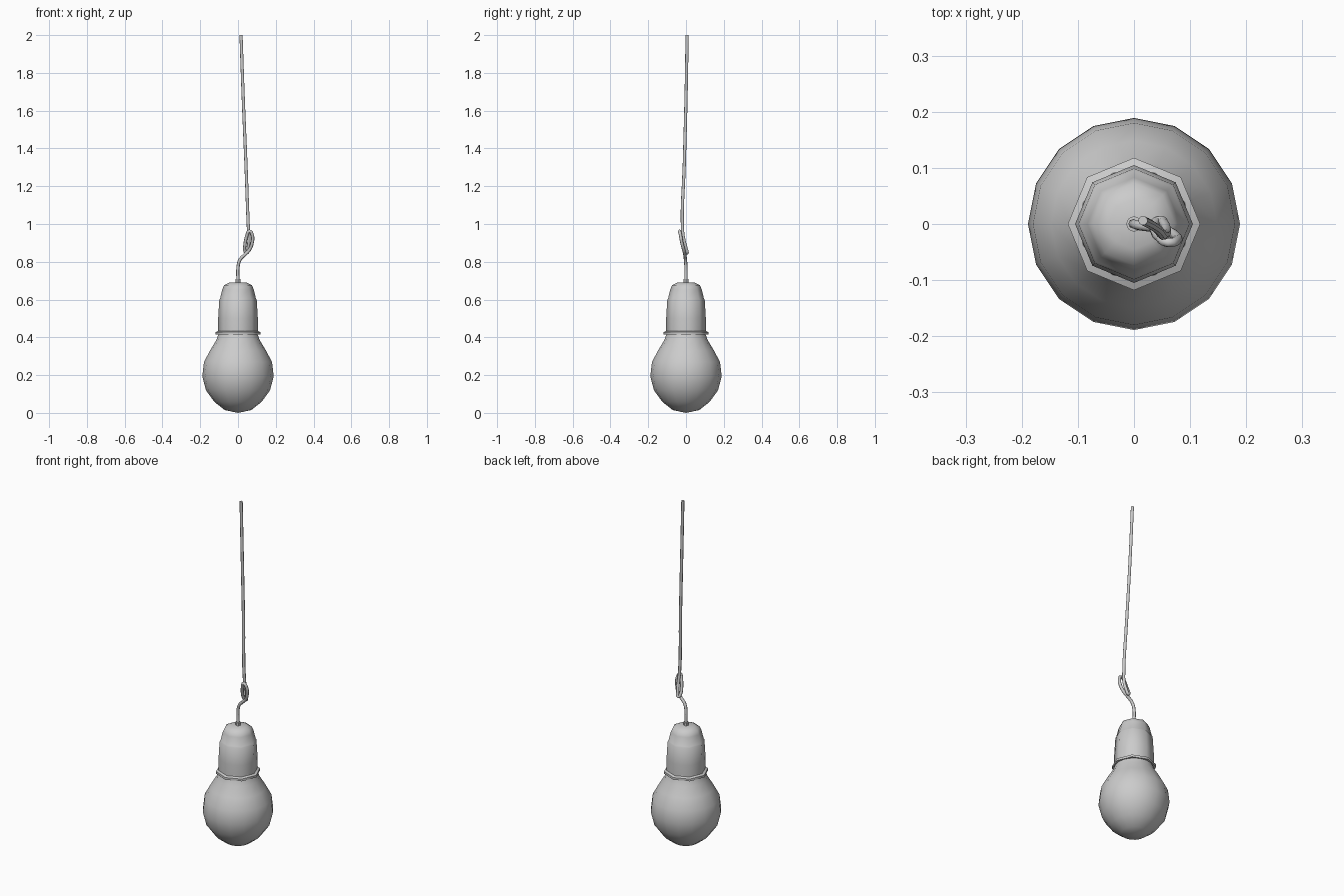
import bpy, bmesh, math

if "Cube" in bpy.data.objects:
    bpy.data.objects.remove(bpy.data.objects["Cube"])


def lathe(name, profile, sides, angle):
    """Revolve (radius, z) points around z; zero radius closes to a pole."""
    bm = bmesh.new()
    rings = []
    for r, z in profile:
        n = 1 if r == 0 else sides
        rings.append([bm.verts.new((r * math.cos(2 * math.pi * i / sides),
                                    r * math.sin(2 * math.pi * i / sides), z))
                      for i in range(n)])
    for a, b in zip(rings, rings[1:]):
        for i in range(sides):
            j = (i + 1) % sides
            corners = [a[i % len(a)], a[j % len(a)], b[j % len(b)], b[i % len(b)]]
            bm.faces.new(list(dict.fromkeys(corners)))
    bmesh.ops.recalc_face_normals(bm, faces=bm.faces)
    mesh = bpy.data.meshes.new(name)
    bm.to_mesh(mesh)
    bm.free()
    obj = bpy.data.objects.new(name, mesh)
    bpy.context.collection.objects.link(obj)
    bpy.ops.object.select_all(action='DESELECT')
    obj.select_set(True)
    bpy.context.view_layer.objects.active = obj
    bpy.ops.object.shade_smooth_by_angle(angle=math.radians(angle))
    return obj


# Glass bulb
lathe("glass_bulb", [(0, 0), (0.07, 0.015), (0.125, 0.058), (0.17, 0.12),
                     (0.189, 0.195), (0.18, 0.27), (0.148, 0.33),
                     (0.115, 0.385), (0.1, 0.425), (0.095, 0.45)], 16, 60)

# Eight-sided lamp holder with a lower rim and a stepped cap
lathe("lamp_holder", [(0.095, 0.415), (0.118, 0.415), (0.118, 0.428),
                      (0.105, 0.434), (0.105, 0.5), (0.099, 0.6),
                      (0.095, 0.605), (0.083, 0.655), (0.073, 0.676),
                      (0.045, 0.69), (0, 0.692)], 8, 50)

# Cord outlet
lathe("cord_outlet", [(0, 0.68), (0.014, 0.68), (0.014, 0.708), (0, 0.71)], 8, 40)

# Knotted cord
path = [(0, 0, 0.70), (0, 0, 0.77), (0.01, -0.003, 0.81), (0.04, -0.007, 0.841),
        (0.06, -0.012, 0.862), (0.075, -0.022, 0.90), (0.076, -0.029, 0.94),
        (0.061, -0.033, 0.962), (0.046, -0.024, 0.935), (0.037, -0.012, 0.89),
        (0.036, 0, 0.86), (0.045, 0.006, 0.846), (0.053, 0.001, 0.87),
        (0.058, -0.012, 0.92), (0.055, -0.019, 0.975), (0.042, -0.009, 1.32),
        (0.028, 0.0, 1.66), (0.016, 0.006, 2.0)]
curve = bpy.data.curves.new("knotted_cord", 'CURVE')
curve.dimensions = '3D'
curve.bevel_depth = 0.0085
curve.bevel_resolution = 2
curve.resolution_u = 4
curve.use_fill_caps = True
spline = curve.splines.new('BEZIER')
spline.bezier_points.add(len(path) - 1)
for point, co in zip(spline.bezier_points, path):
    point.co = co
    point.handle_left_type = point.handle_right_type = 'AUTO'
cord = bpy.data.objects.new("knotted_cord", curve)
bpy.context.collection.objects.link(cord)
